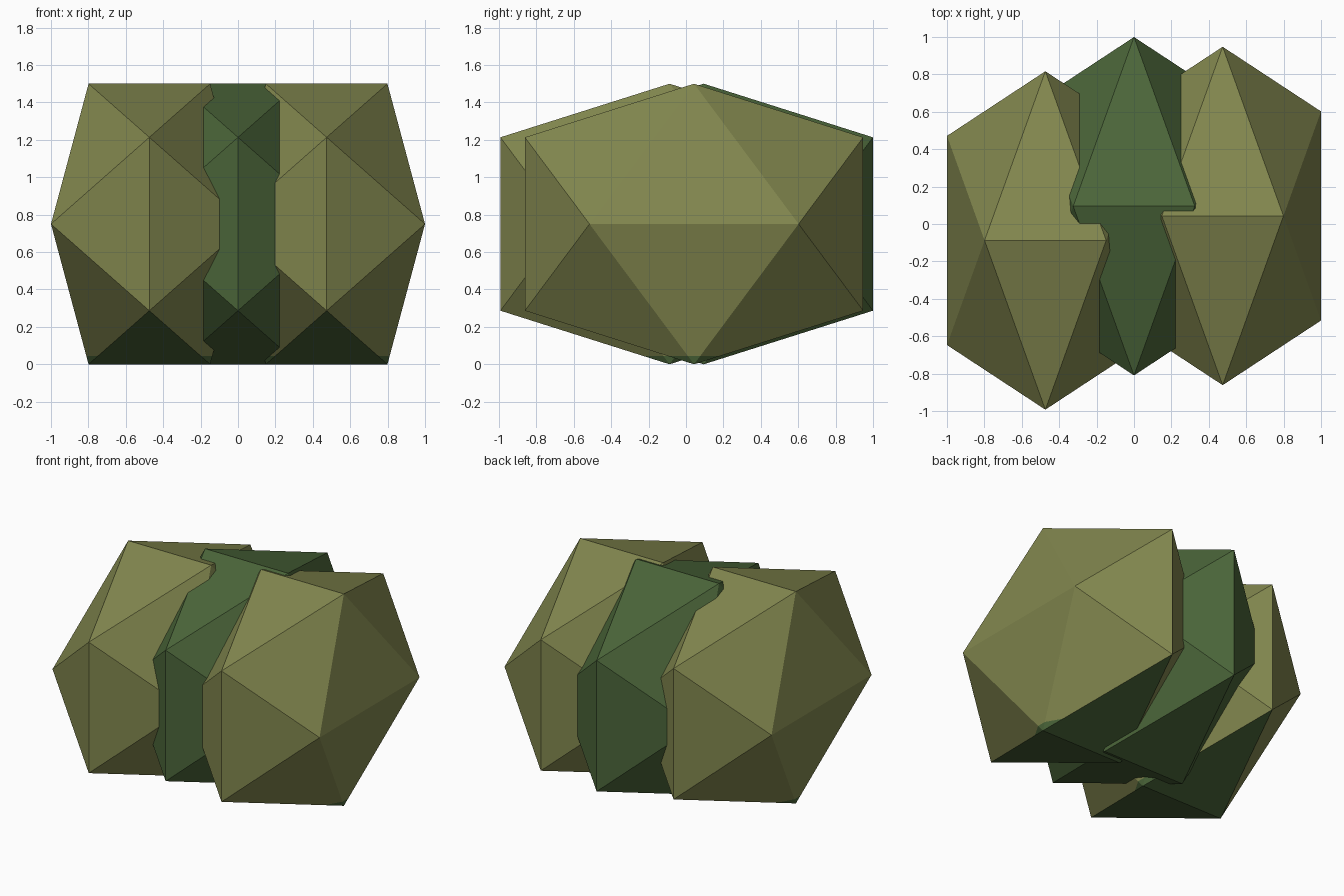
import bpy, bmesh
from mathutils import Vector

if "Cube" in bpy.data.objects:
    bpy.data.objects.remove(bpy.data.objects["Cube"])

PHI = (1 + 5 ** 0.5) / 2
UNIT = Vector((0.325, 0.559, 0.4635))   # stretch of the canonical icosahedron


def material(name, srgb):
    m = bpy.data.materials.new(name)
    m.diffuse_color = [((c / 255 + 0.055) / 1.055) ** 2.4 for c in srgb] + [1]
    m.use_nodes = True
    m.node_tree.nodes["Principled BSDF"].inputs["Base Color"].default_value = m.diffuse_color
    return m


olive = material("olive_leaf", (131, 136, 79))
green = material("dark_green_leaf", (76, 103, 58))


def clump(name, x, y, mats, underside=False):
    """Stretched icosahedron with its long edge lying along x at top and bottom."""
    bm = bmesh.new()
    for a in (-1, 1):
        for b in (-PHI, PHI):
            for co in ((a, 0, b), (0, b, a), (b, a, 0)):
                bm.verts.new([c * u for c, u in zip(co, UNIT)])
    bmesh.ops.convex_hull(bm, input=bm.verts[:])
    bmesh.ops.translate(bm, verts=bm.verts[:], vec=(x, y, PHI * UNIT.z))
    if underside:
        # dark tips around the lowest corners
        bmesh.ops.bisect_plane(bm, geom=bm.verts[:] + bm.edges[:] + bm.faces[:],
                               plane_co=(0, 0, 0.045), plane_no=(0, 0, 1))
    bmesh.ops.recalc_face_normals(bm, faces=bm.faces[:])
    if underside:
        for f in bm.faces:
            downward = f.normal.z < -0.5 and abs(f.normal.x) < 0.05
            f.material_index = int(downward or f.calc_center_median().z < 0.045)
    me = bpy.data.meshes.new(name)
    bm.to_mesh(me)
    bm.free()
    for m in mats:
        me.materials.append(m)
    ob = bpy.data.objects.new(name, me)
    bpy.context.collection.objects.link(ob)


# Three overlapping leaf clumps in a row
clump("left_clump", -0.474, -0.088, (olive, green), True)
clump("middle_clump", 0, 0.095, (green,))
clump("right_clump", 0.474, 0.043, (olive, green), True)
